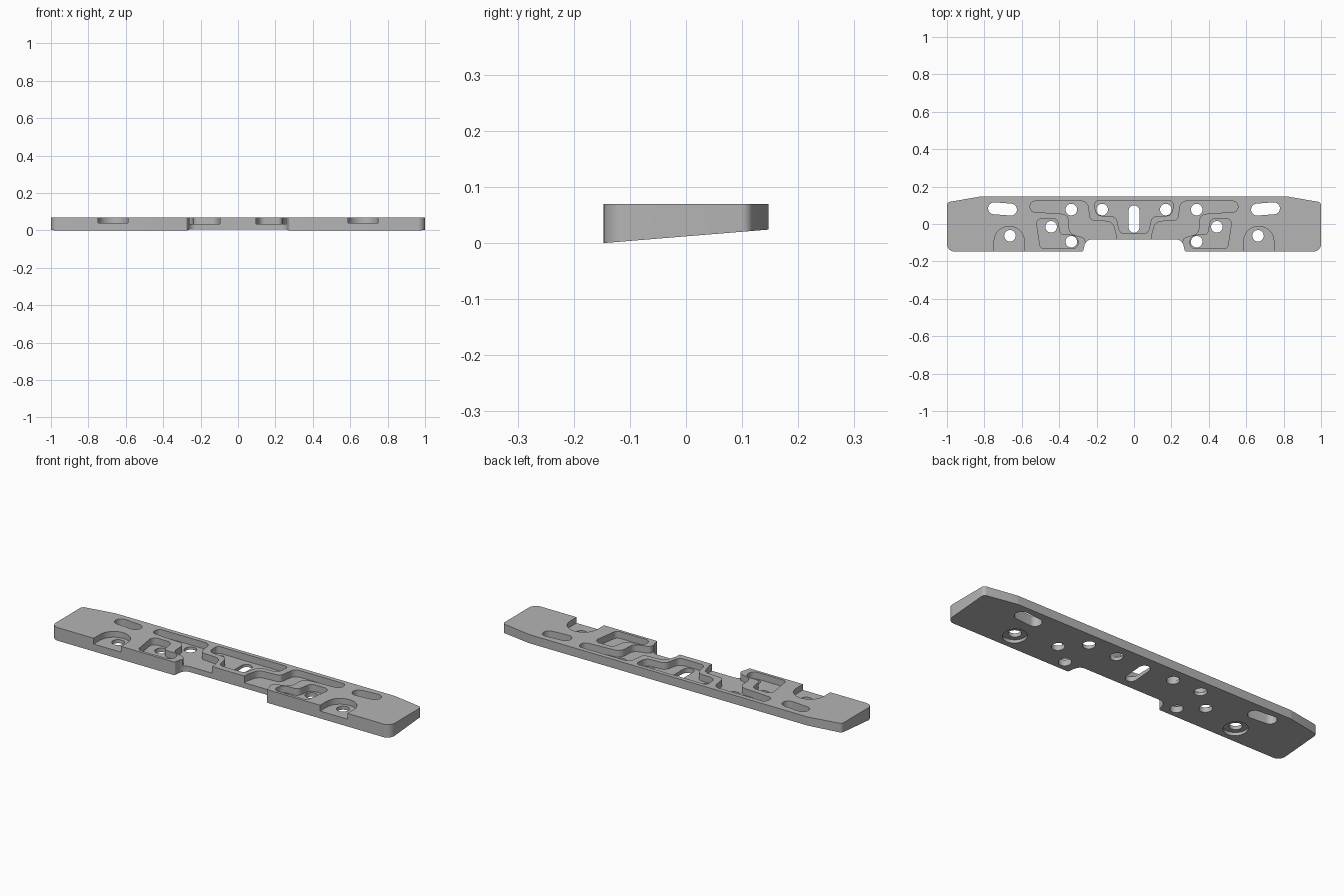
import bpy, bmesh, math
from mathutils import Vector

cube = bpy.data.objects.get("Cube")
if cube:
    bpy.data.objects.remove(cube, do_unlink=True)

TOP, FRONT, BACK, RISE = 0.07, -0.147, 0.147, 0.024

metal = bpy.data.materials.new("satin_grey")
metal.use_nodes = True
metal.diffuse_color = (0.46, 0.46, 0.46, 1)
metal.node_tree.nodes["Principled BSDF"].inputs["Base Color"].default_value = (0.46, 0.46, 0.46, 1)


def rounded(points, steps=7):
    """Fillet each (x, y, radius) corner with a true arc."""
    out, n = [], len(points)
    for i, (x, y, r) in enumerate(points):
        p = Vector((x, y))
        a = Vector(points[i - 1][:2]) - p
        b = Vector(points[(i + 1) % n][:2]) - p
        half = a.angle(b) / 2
        if r <= 0 or half > 1.55:
            out.append(p)
            continue
        reach = min(r / math.tan(half), a.length * 0.49, b.length * 0.49)
        r = reach * math.tan(half)
        centre = p + (a.normalized() + b.normalized()).normalized() * (r / math.sin(half))
        start = p + a.normalized() * reach - centre
        end = p + b.normalized() * reach - centre
        sweep = start.angle_signed(end)
        for k in range(steps + 1):
            t = -sweep * k / steps
            c, s = math.cos(t), math.sin(t)
            out.append(centre + Vector((start.x * c - start.y * s, start.x * s + start.y * c)))
    return out


def slot(ax, ay, bx, by, r, steps=14):
    """Capsule outline between two centres; a circle when they coincide."""
    d = Vector((bx - ax, by - ay))
    base = math.atan2(d.y, d.x) - math.pi / 2
    pts = []
    for cx, cy, turn in ((bx, by, 0), (ax, ay, math.pi)):
        for k in range(steps + (d.length > 0)):
            t = base + turn + math.pi * k / steps
            pts.append(Vector((cx + r * math.cos(t), cy + r * math.sin(t))))
    return pts


def prism(name, outline, low, high, side=1):
    bm = bmesh.new()
    face = bm.faces.new([bm.verts.new((p.x * side, p.y, low)) for p in outline])
    ext = bmesh.ops.extrude_face_region(bm, geom=[face])["geom"]
    bmesh.ops.translate(bm, vec=(0, 0, high - low),
                        verts=[v for v in ext if isinstance(v, bmesh.types.BMVert)])
    bmesh.ops.recalc_face_normals(bm, faces=bm.faces)
    mesh = bpy.data.meshes.new(name)
    bm.to_mesh(mesh)
    bm.free()
    mesh.materials.append(metal)
    obj = bpy.data.objects.new(name, mesh)
    bpy.context.collection.objects.link(obj)
    return obj


# Plate body with clipped rear corners and a front notch
half = [(-0.82, BACK, 0.1), (-1, 0.116, 0.02), (-1, FRONT, 0.04),
        (-0.272, FRONT, 0.01), (-0.258, -0.083, 0.07)]
outline = half + [(-x, y, r) for x, y, r in reversed(half)]
plate = prism("mounting_plate", rounded(outline), 0, TOP)
for v in plate.data.vertices:  # underside rises toward the back
    if v.co.z < TOP / 2:
        v.co.z = RISE * (v.co.y - FRONT) / (BACK - FRONT)


def cut(outline, low, high=0.2, side=1):
    cutter = prism("cutter", outline, low, high, side)
    cutter.hide_render = True
    mod = plate.modifiers.new("cut", "BOOLEAN")
    mod.operation, mod.solver, mod.object = "DIFFERENCE", "EXACT", cutter
    graph = bpy.context.evaluated_depsgraph_get()
    result = bpy.data.meshes.new_from_object(plate.evaluated_get(graph))
    plate.modifiers.clear()
    plate.data = result
    bpy.data.objects.remove(cutter, do_unlink=True)


# Recess shapes, described on the right-hand side
channel = rounded([(-0.555, 0.122, 0.025), (-0.25, 0.122, 0.035), (-0.235, 0.02, 0.025),
                   (-0.115, 0.012, 0.04), (-0.095, -0.06, 0), (-0.095, -0.13, 0),
                   (-0.25, -0.13, 0), (-0.265, -0.075, 0.02), (-0.345, -0.05, 0.035),
                   (-0.35, 0.052, 0.04), (-0.555, 0.066, 0.025)])
lower_pocket = rounded([(-0.525, 0.03, 0.03), (-0.41, 0.03, 0.03), (-0.395, -0.06, 0.03),
                        (-0.3, -0.06, 0.035), (-0.3, -0.132, 0.03), (-0.5, -0.132, 0.025)])
arch = rounded([(-0.748, -0.2, 0), (-0.748, -0.013, 0.08),
                (-0.587, -0.013, 0.08), (-0.587, -0.2, 0)])
tee = [(-0.21, 0.125, 0.02), (-0.205, 0.045, 0.035), (-0.095, 0.04, 0.035), (-0.075, -0.052, 0.03)]
centre_pocket = rounded(tee + [(-x, y, r) for x, y, r in reversed(tee)])

cut(centre_pocket, 0.034)
for side in (1, -1):
    cut(channel, 0.034, side=side)
    cut(lower_pocket, 0.034, side=side)
    cut(arch, 0.039, side=side)
    # Through holes and long slots
    for x, y in ((-0.335, 0.077), (-0.17, 0.077), (-0.443, -0.015), (-0.335, -0.095), (-0.663, -0.063)):
        cut(slot(x, y, x, y, 0.031), -0.1, side=side)
    cut(slot(-0.748, 0.084, -0.658, 0.077, 0.032), -0.1, side=side)
    # Counterbore under each arch hole
    cut(slot(-0.663, -0.063, -0.663, -0.063, 0.058), -0.1, 0.02, side)
cut(slot(0, -0.018, 0, 0.071, 0.029), -0.1)

bpy.ops.object.select_all(action="DESELECT")
plate.select_set(True)
bpy.context.view_layer.objects.active = plate
bpy.ops.object.shade_smooth_by_angle(angle=math.radians(30))
